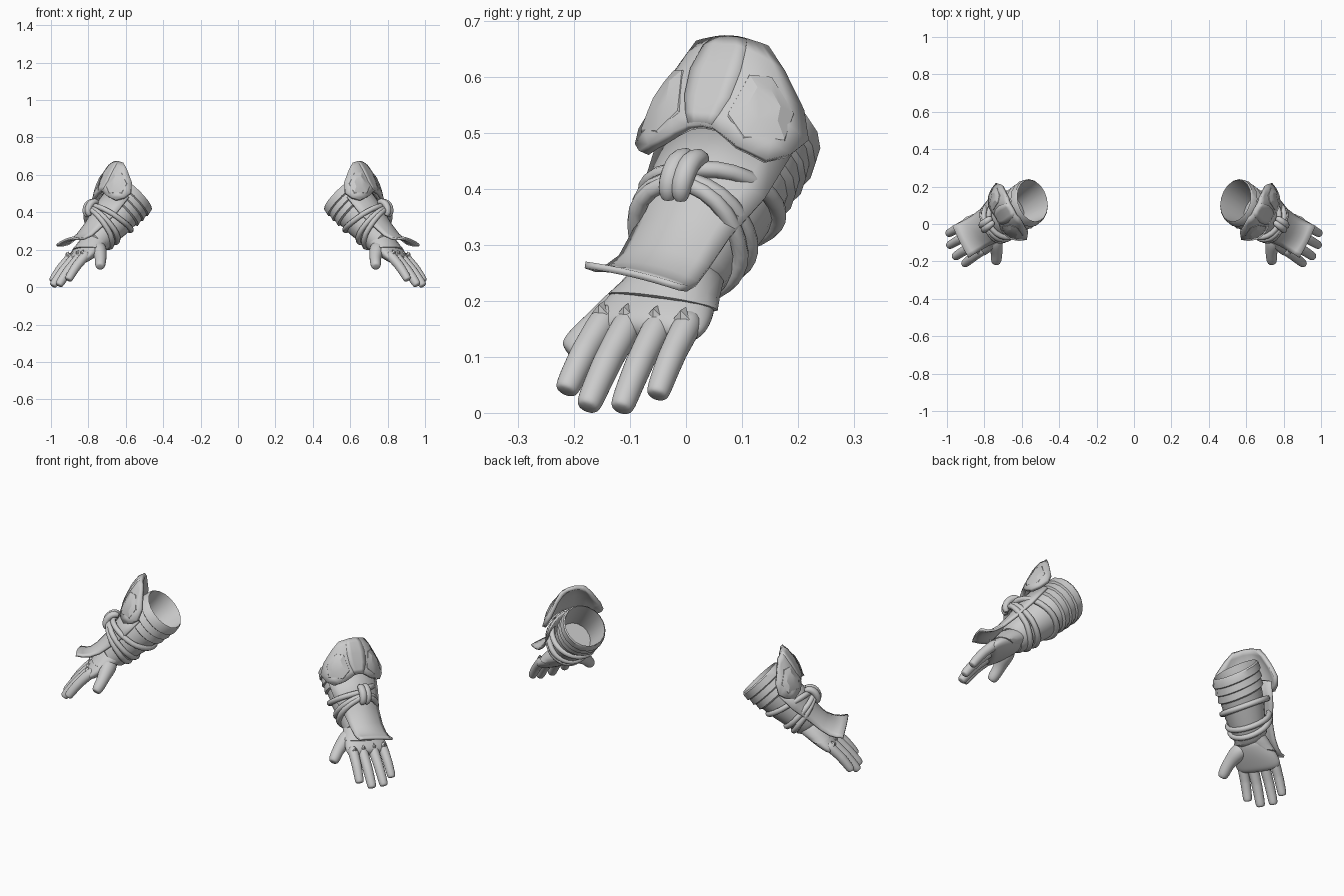
import bpy, bmesh, math
from mathutils import Vector, Matrix

if "Cube" in bpy.data.objects:
    bpy.data.objects.remove(bpy.data.objects["Cube"])

# Arm frame: s runs down the arm, w across the hand (thumb is -w), n out of the back of the hand
ORIGIN = Vector((0.55, 0.12, 0.49))
S = Vector((0.607, -0.379, -0.698)).normalized()
W = Vector((0.425, 0.905, 0.0))
W = (W - S * W.dot(S)).normalized()
N = S.cross(W)
FRAME = Matrix((S, W, N)).transposed().to_4x4()
FRAME.translation = ORIGIN


def finish(name, bm, subsurf=0, thick=0.0, angle=40):
    """Place arm-frame geometry in the world and mirror it to the other arm."""
    bm.transform(FRAME)
    bmesh.ops.recalc_face_normals(bm, faces=bm.faces)
    me = bpy.data.meshes.new(name)
    bm.to_mesh(me)
    bm.free()
    ob = bpy.data.objects.new(name, me)
    bpy.context.collection.objects.link(ob)
    if thick:
        m = ob.modifiers.new("thickness", 'SOLIDIFY')
        m.thickness, m.offset = thick, 0
    if subsurf:
        m = ob.modifiers.new("smooth", 'SUBSURF')
        m.levels = m.render_levels = subsurf
    ob.modifiers.new("other_arm", 'MIRROR').use_mirror_merge = False
    bpy.ops.object.select_all(action='DESELECT')
    ob.select_set(True)
    bpy.context.view_layer.objects.active = ob
    bpy.ops.object.shade_smooth_by_angle(angle=math.radians(angle))
    return ob


def skin(rings, loop=False, caps=(True, True), bm=None):
    bm = bm or bmesh.new()
    vs = [[bm.verts.new(p) for p in r] for r in rings]
    k = len(vs[0])
    for i in range(len(vs) - (0 if loop else 1)):
        a, b = vs[i], vs[(i + 1) % len(vs)]
        for j in range(k):
            bm.faces.new((a[j], a[(j + 1) % k], b[(j + 1) % k], b[j]))
    if not loop:
        if caps[0]:
            bm.faces.new(vs[0])
        if caps[1]:
            bm.faces.new(vs[-1])
    return bm


def loft(sections, sides=18, kw=0.0, kn=0.0, **kw_skin):
    """Sections (s, w0, n0, rw, rn); kw and kn slant each ring along s."""
    rings = []
    for s, w0, n0, rw, rn in sections:
        ring = []
        for j in range(sides):
            a = math.tau * j / sides
            w, n = rw * math.cos(a), rn * math.sin(a)
            ring.append((s + kw * w + kn * n, w0 + w, n0 + n))
        rings.append(ring)
    return skin(rings, **kw_skin)


def tube(path, radii, sides=8, loop=False, ref=(0, 0, 1), bm=None):
    pts = [Vector(p) for p in path]
    rings, c = [], len(pts)
    for i, p in enumerate(pts):
        t = (pts[(i + 1) % c] - pts[i - 1]) if loop else (pts[min(i + 1, c - 1)] - pts[max(i - 1, 0)])
        t.normalize()
        x = t.cross(Vector(ref)).normalized()
        y = x.cross(t)
        rings.append([p + radii[i] * (x * math.cos(math.tau * j / sides) + y * math.sin(math.tau * j / sides))
                      for j in range(sides)])
    return skin(rings, loop=loop, bm=bm)


def patch(surf, us, vs):
    bm = bmesh.new()
    g = [[bm.verts.new(surf(u, v)) for u in us] for v in vs]
    for a, b in zip(g, g[1:]):
        for j in range(len(us) - 1):
            bm.faces.new((a[j], a[j + 1], b[j + 1], b[j]))
    return bm


def interp(table, x):
    for a, b in zip(table, table[1:]):
        if x <= b[0] + 1e-6:
            f = (x - a[0]) / (b[0] - a[0])
            return [p + (q - p) * f for p, q in zip(a, b)]
    return list(table[-1])


# Forearm sleeve: stepped bands, taper to the wrist, hollow inside
outer = [(-.012, .112), (-.004, .119), (.032, .124), (.038, .115), (.072, .122), (.078, .113),
         (.112, .119), (.12, .107), (.20, .103), (.28, .091), (.345, .084), (.36, .070)]
prof = [(.16, .085), (.03, .103)] + outer
finish("sleeve", loft([(s, 0, 0, r, r * (1 - .35 * max(s - .1, 0))) for s, r in prof], kw=-.2), angle=35)

# Glove cuff, slanted so it covers more of the back of the hand
finish("glove_cuff", loft([(.325, 0, 0, .07, .062), (.345, 0, 0, .082, .066), (.39, 0, .002, .097, .058),
                           (.422, 0, .004, .110, .052), (.427, 0, .004, .10, .044)], kw=.06, kn=.65), angle=35)

# Palm
finish("palm", loft([(.33, 0, -.004, .074, .058), (.38, -.004, -.003, .090, .057), (.43, -.002, .001, .112, .050),
                     (.475, 0, .008, .120, .043), (.505, 0, .01, .115, .035), (.52, 0, .01, .085, .018)],
                    sides=14), subsurf=2, angle=80)

# Fingers: root and tip across the hand, reach along the arm
bm = bmesh.new()
for w0, w1, reach, r in [(-.083, -.095, .662, .027), (-.034, -.035, .699, .028),
                         (.026, .033, .697, .027), (.082, .089, .658, .026)]:
    fs = [0, .25, .5, .55, .75, .95, 1.0]
    rs = [1.05, 1.1, 1.0, 1.03, .96, .92, .7]
    path = [(.46 + (reach - .46) * f, w0 + (w1 - w0) * f, .016 + .012 * math.sin(f * 2.6) - .018 * f) for f in fs]
    tube(path, [r * k for k in rs], bm=bm)
finish("fingers", bm, subsurf=2, angle=80)

# Thumb
finish("thumb", tube([(.375, -.035, -.012), (.405, -.08, -.022), (.43, -.112, -.032), (.455, -.138, -.042),
                      (.485, -.160, -.05), (.502, -.172, -.055), (.508, -.177, -.056)],
                     [.042, .048, .038, .033, .032, .027, .017]), subsurf=2, angle=80)

# Pointed knuckle studs
bm = bmesh.new()
for w in (-.085, -.034, .026, .082):
    base = [(.495, w - .016, .040), (.470, w, .046), (.495, w + .016, .040), (.508, w, .034)]
    vb = [bm.verts.new(p) for p in base]
    tip = bm.verts.new((.488, w, .055))
    bm.faces.new(vb)
    for i in range(4):
        bm.faces.new((vb[i], vb[(i + 1) % 4], tip))
finish("knuckle_studs", bm, angle=20)

# Back-of-hand flap, flaring up at the end: s, half width, height, edge drop
FLAP = [(.09, .136, .130, .065), (.20, .122, .117, .062), (.30, .096, .098, .042),
        (.38, .090, .092, .030), (.43, .091, .100, .022), (.46, .093, .114, .014), (.482, .096, .134, .006)]


def flap(u, v):
    s, hw, n, drop = interp(FLAP, v)
    k = max(v - .35, 0) / .13
    return (s + .008 * k * u, .006 + hw * u, n - drop * u * u - .012 * k * u)


finish("wrist_flap", patch(flap, [i / 4 for i in range(-4, 5)], [r[0] for r in FLAP]), thick=.012, angle=35)

# Forearm plate: v, s in the middle, s at the lobes, half width, height, edge drop
PLATE = [(0, -.050, -.046, .068, .199, .012), (.2, -.025, -.018, .100, .200, .045),
         (.45, .03, .028, .142, .190, .085), (.7, .08, .078, .166, .174, .092),
         (.88, .11, .122, .152, .164, .075), (1, .128, .155, .124, .156, .050)]


def plate(u, v, lift=0.0):
    _, s0, s1, hw, n, drop = interp(PLATE, v)
    lobe = math.sin(min(abs(u) / .65, 1) * math.pi / 2) ** 3
    bulge = .012 * math.sin(math.pi * v) * math.sin(math.pi * abs(u))
    out = Vector((0, u * .6, 1)).normalized() * (bulge + lift)
    return Vector((s0 + (s1 - s0) * lobe, .004 + hw * u, n - drop * u * u)) + out


finish("forearm_plate", patch(plate, [i / 5 for i in range(-5, 6)], [r[0] for r in PLATE]), thick=.02, angle=30)

# Raised wedge down the middle of the plate
finish("plate_wedge", patch(lambda u, v: plate(u * (.45 - .27 * v), v, .007),
                            [-1, -.5, 0, .5, 1], [.02, .2, .45, .7, .88, .99]), thick=.01, angle=30)

# Raised faceted lobes either side
bm = bmesh.new()
for side in (-1, 1):
    outline = [(-.34, .22), (-.2, -.22), (.1, -.32), (.3, -.1), (.3, .18), (.0, .32)]
    rings = [[plate(side * (.62 + a * k), .66 + b * k, lift) for a, b in outline]
             for k, lift in ((1.0, .004), (.9, .013), (.45, .018))]
    skin(rings, bm=bm)
finish("plate_lobes", bm, angle=25)

# Rope loops meeting at the knot: s on the inner side, inner radius
bm = bmesh.new()
for s_in, r_in, s_top in [(.16, .108, .222), (.27, .092, .243), (.315, .084, .25)]:
    path = []
    for i in range(28):
        a = math.tau * i / 28
        f = ((1 - math.cos(a)) / 2) ** .6
        w = (.128 + (r_in - .128) * f) * math.sin(a)
        n = (.137 if math.cos(a) > 0 else r_in - .004) * math.cos(a)
        path.append((s_top + (s_in - s_top) * f - .2 * w * (1 if s_in < .2 else .3), w, n))
    tube(path, [.015] * 28, loop=True, ref=(1, 0, 0), bm=bm)
finish("ropes", bm, angle=70)

# Knot: two fat strands folded over the ropes
bm = bmesh.new()
for w, r in ((-.004, .02), (.022, .02)):
    tube([(.190, w + .006, .128), (.196, w + .004, .150), (.22, w, .161), (.25, w, .158), (.275, w - .004, .142),
          (.282, w - .006, .118)], [r * .7, r, r * 1.1, r * 1.1, r, r * .7], ref=(0, 1, 0), bm=bm)
finish("knot", bm, subsurf=1, angle=70)
